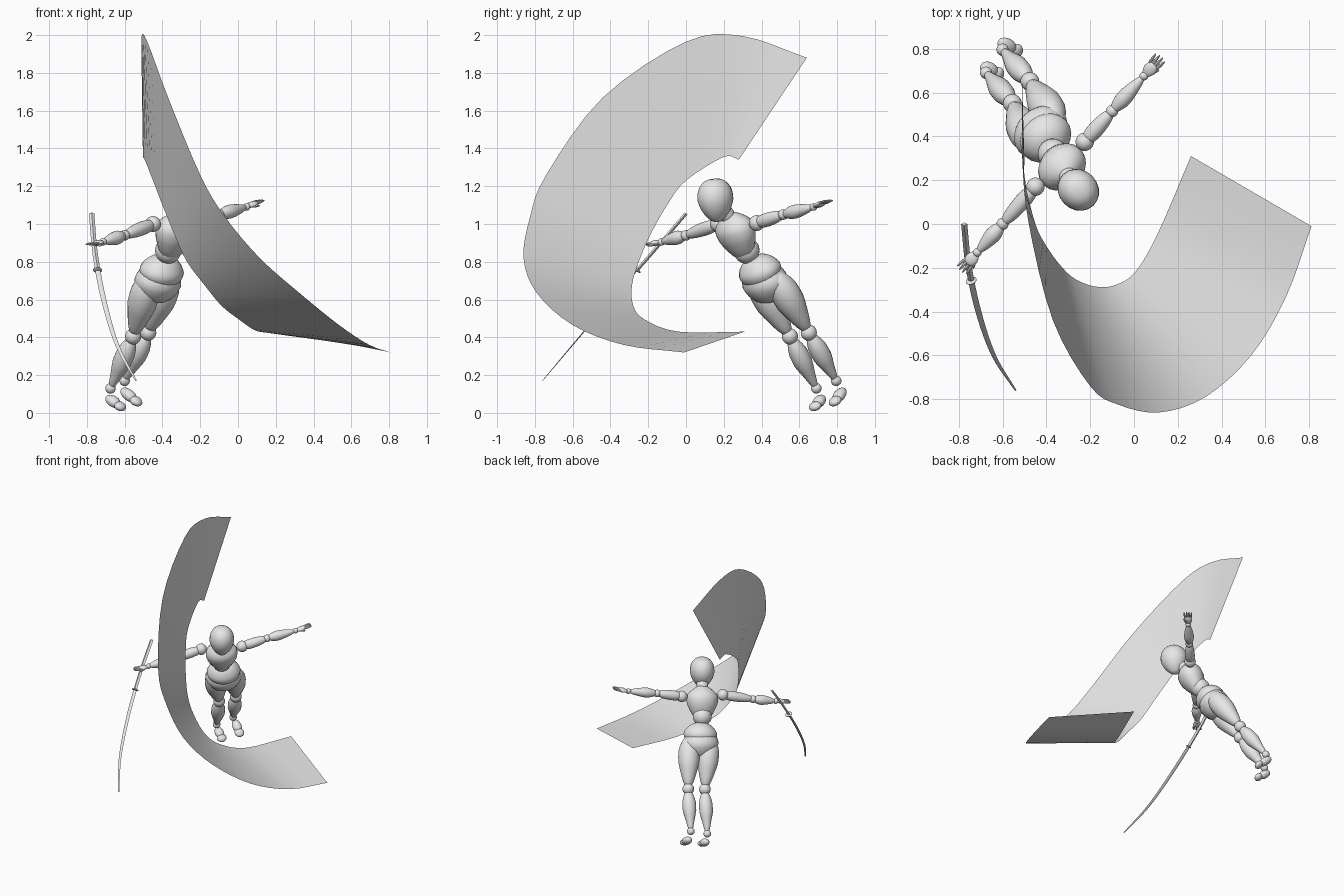
import bpy, bmesh, math
from mathutils import Vector

cube = bpy.data.objects.get("Cube")
if cube:
    bpy.data.objects.remove(cube)

grey = bpy.data.materials.new("light_grey")
grey.use_nodes = True
grey.diffuse_color = (0.8, 0.8, 0.8, 1)
grey.node_tree.nodes["Principled BSDF"].inputs["Base Color"].default_value = grey.diffuse_color

LEFT = Vector((0.72, 0.69, 0)).normalized()
FRONT = LEFT.cross(Vector((0, 0, 1)))


def spline(points, steps):
    """Smooth path through the given points."""
    p = [Vector(q) for q in points]
    p = [2 * p[0] - p[1]] + p + [2 * p[-1] - p[-2]]
    path = []
    for i in range(1, len(p) - 2):
        a, b, c, d = p[i - 1:i + 3]
        for s in range(steps):
            t = s / steps
            path.append(b + (c - a) * t / 2 + (a - 2.5 * b + 2 * c - d / 2) * t ** 2
                        + (1.5 * (b - c) + (d - a) / 2) * t ** 3)
    return path + [p[-2]]


def skin(name, rows, closed=True):
    """Surface through rows of points; closed rows become a capped solid."""
    bm = bmesh.new()
    grid = [[bm.verts.new(v) for v in row] for row in rows]
    n = len(rows[0])
    for a, b in zip(grid, grid[1:]):
        for i in range(n if closed else n - 1):
            j = (i + 1) % n
            bm.faces.new((a[i], a[j], b[j], b[i]))
    if closed:
        bm.faces.new(grid[0])
        bm.faces.new(grid[-1])
        bmesh.ops.remove_doubles(bm, verts=bm.verts, dist=1e-5)
        bmesh.ops.recalc_face_normals(bm, faces=bm.faces)
    mesh = bpy.data.meshes.new(name)
    bm.to_mesh(mesh)
    bm.free()
    mesh.materials.append(grey)
    obj = bpy.data.objects.new(name, mesh)
    bpy.context.collection.objects.link(obj)
    bpy.ops.object.select_all(action='DESELECT')
    bpy.context.view_layer.objects.active = obj
    obj.select_set(True)
    bpy.ops.object.shade_smooth_by_angle(angle=math.radians(40))
    return obj


def limb(name, a, b, widths, depth=1.0, side=LEFT, power=0.7, rings=14, sides=20):
    """Rounded body along a-b whose radius follows the widths."""
    a, b = Vector(a), Vector(b)
    axis = (b - a).normalized()
    x = (side - axis * side.dot(axis)).normalized()
    y = axis.cross(x)
    rows = []
    for k in range(rings + 1):
        u = math.pi * k / rings
        t = (1 - math.cos(u)) / 2
        f = t * (len(widths) - 1)
        i = min(int(f), len(widths) - 2)
        w = widths[i] + (widths[i + 1] - widths[i]) * (f - i)
        r = w * max(0, math.sin(u)) ** power if 0 < k < rings else 0
        c = a.lerp(b, t)
        rows.append([c + r * (x * math.cos(v) + y * depth * math.sin(v))
                     for v in (math.tau * s / sides for s in range(sides))])
    return skin(name, rows)


def ball(name, c, r):
    c, up = Vector(c), Vector((0, 0, r))
    return limb(name, c - up, c + up, (r, r), power=1)


def sweep(name, path, half_width, thickness, normal, tip=1.0):
    """Flat diamond section along a path, tapering toward its end."""
    rows = []
    for i, p in enumerate(path):
        tangent = path[min(i + 1, len(path) - 1)] - path[max(i - 1, 0)]
        s = 1 + (tip - 1) * (i / (len(path) - 1)) ** 2
        w = tangent.cross(normal).normalized() * half_width * s
        n = normal * thickness * s
        rows.append([p + w, p + n, p - w, p - n])
    return skin(name, rows)


# Sweeping ribbon
outer = spline([(-.51, .64, 1.88), (-.51, .3, 1.995), (-.48, 0, 1.965), (-.37, -.44, 1.67),
                (-.2, -.74, 1.26), (-.07, -.825, 1.04), (.115, -.86, .82), (.325, -.79, .635),
                (.535, -.6, .465), (.695, -.33, .36), (.81, -.01, .32)], 4)
inner = spline([(-.5, .28, 1.34), (-.5, .2, 1.355), (-.45, 0, 1.23), (-.4, -.1, 1.1),
                (-.335, -.19, .94), (-.27, -.25, .8), (-.18, -.285, .68), (-.09, -.28, .57),
                (.005, -.22, .495), (.11, -.04, .43), (.26, .31, .43)], 4)
skin("ribbon", list(zip(outer, inner)), closed=False)

# Curved sword
path = spline([(-.775, 0, 1.055), (-.755, -.19, .835), (-.71, -.4, .595),
               (-.64, -.6, .36), (-.54, -.76, .17)], 6)
flat = Vector((0, .76, -.65))
sweep("sword_handle", path[:9], .014, .009, flat)
sweep("sword_blade", path[8:], .014, .004, flat, tip=.3)
along = (path[9] - path[8]).normalized() * .005
limb("sword_guard", path[8] - along, path[8] + along, (.026, .026), .8, power=.3)

# Head and torso
limb("head", (-.262, .165, 1.01), (-.248, .148, 1.24), (.055, .078, .09, .094, .092), 1.1, power=.75)
limb("neck", (-.315, .235, 1.02), (-.27, .18, 1.1), (.05, .042, .042))
limb("chest", (-.305, .225, 1.06), (-.365, .315, .82), (.075, .125, .115, .095, .08), .8)
ball("abdomen", (-.37, .32, .86), .07)
limb("waist", (-.385, .36, .83), (-.42, .42, .68), (.1, .125, .125), .88)
limb("pelvis", (-.40, .39, .79), (-.45, .45, .59), (.125, .135, .11), .85)

# Arms and hands
arms = {
    "right": [(-.45, .17, 1.0), (-.6, 0, .94), (-.715, -.13, .905), (-.795, -.22, .89)],
    "left": [(-.225, .375, 1.005), (-.1, .515, 1.05), (.045, .675, 1.09), (.13, .77, 1.13)],
}
for name, joints in arms.items():
    shoulder, elbow, wrist, tip = map(Vector, joints)
    ball(name + "_shoulder", shoulder, .042)
    ball(name + "_elbow", elbow, .028)
    ball(name + "_wrist", wrist, .02)
    limb(name + "_upper_arm", shoulder, elbow, (.042, .036, .032), side=FRONT)
    limb(name + "_forearm", elbow, wrist, (.032, .039, .03, .021), side=FRONT)
    hand = tip - wrist
    across = hand.cross(Vector((0, 0, 1))).normalized()
    limb(name + "_palm", wrist, wrist + hand * .58, (.02, .03, .032), .5, side=across)
    for k in range(4):
        offset = across * (k - 1.5) * .014
        reach = .97 - .05 * abs(k - 1.5)
        limb(name + "_finger", wrist + hand * .45 + offset, wrist + hand * reach + offset * 1.3,
             (.008, .007, .005), side=across, rings=8, sides=8)
    thumb = FRONT * .035 - Vector((0, 0, .014))
    limb(name + "_thumb", wrist + hand * .1, wrist + hand * .55 + thumb,
         (.009, .01, .007), side=across, rings=8, sides=8)

# Legs and feet: hip, knee, ankle, heel, toe
legs = {
    "right": [(-.475, .375, .7), (-.555, .55, .405), (-.675, .69, .13), (-.695, .725, .085), (-.61, .675, .025)],
    "left": [(-.365, .48, .71), (-.475, .65, .425), (-.6, .795, .17), (-.615, .835, .125), (-.525, .78, .05)],
}
for name, joints in legs.items():
    hip, knee, ankle, heel, toe = map(Vector, joints)
    ball(name + "_knee", knee, .043)
    ball(name + "_ankle", ankle, .028)
    limb(name + "_thigh", hip.lerp(knee, -.12), hip.lerp(knee, .97), (.07, .084, .078, .06, .047))
    limb(name + "_shin", knee.lerp(ankle, .03), ankle, (.043, .054, .05, .034, .026))
    limb(name + "_foot", heel, heel.lerp(toe, .75), (.03, .034, .036), .85)
    limb(name + "_toes", heel.lerp(toe, .6), toe.lerp(heel, -.1), (.036, .036, .03), .65)
